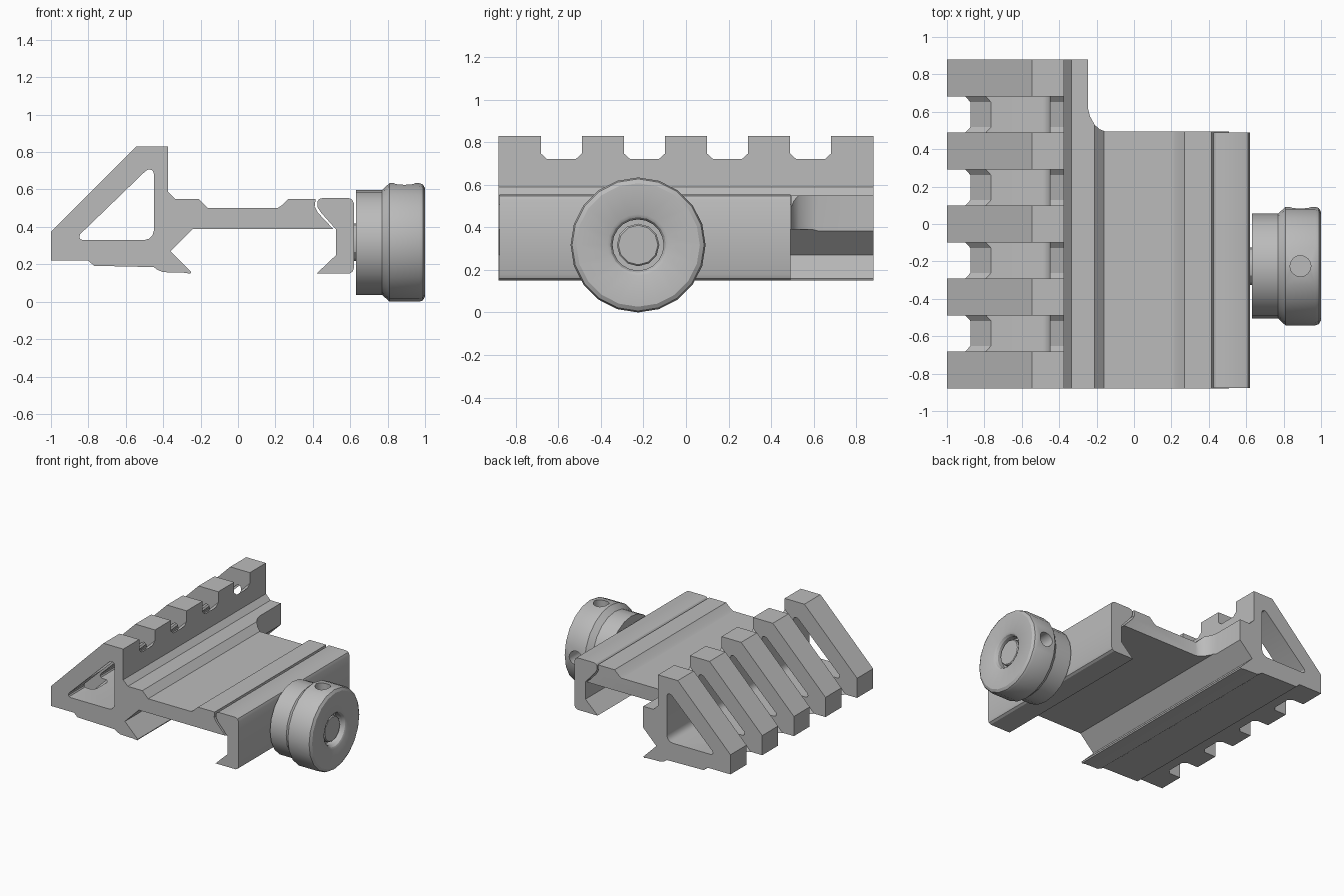
import bpy, bmesh, math
from mathutils import Matrix, Vector

if "Cube" in bpy.data.objects:
    bpy.data.objects.remove(bpy.data.objects["Cube"])

grey = bpy.data.materials.new("metal grey")
grey.diffuse_color = (0.5, 0.5, 0.5, 1)
grey.use_nodes = True
grey.node_tree.nodes["Principled BSDF"].inputs["Base Color"].default_value = grey.diffuse_color


def add(name, bm):
    bmesh.ops.recalc_face_normals(bm, faces=bm.faces[:])
    me = bpy.data.meshes.new(name)
    bm.to_mesh(me)
    bm.free()
    me.materials.append(grey)
    ob = bpy.data.objects.new(name, me)
    bpy.context.collection.objects.link(ob)
    return ob


def prism(name, pts, step):
    """Extrude a closed loop of 3D points along a vector."""
    bm = bmesh.new()
    face = bm.faces.new([bm.verts.new(p) for p in pts])
    ext = bmesh.ops.extrude_face_region(bm, geom=[face], use_keep_orig=True)
    verts = [g for g in ext["geom"] if isinstance(g, bmesh.types.BMVert)]
    bmesh.ops.translate(bm, vec=Vector(step), verts=verts)
    return add(name, bm)


def profile(name, xz, y0, y1):
    return prism(name, [(x, y0, z) for x, z in xz], (0, y1 - y0, 0))


def lathe(name, prof, y, z, sides):
    """Revolve (x, radius) points about an axis along x; ends are capped."""
    bm = bmesh.new()
    rings = []
    for x, r in prof:
        rings.append([bm.verts.new((x, y + r * math.cos(a), z + r * math.sin(a)))
                      for a in (2 * math.pi * i / sides for i in range(sides))])
    for a, b in zip(rings, rings[1:]):
        for i in range(sides):
            j = (i + 1) % sides
            bm.faces.new((a[i], a[j], b[j], b[i]))
    bm.faces.new(rings[0])
    bm.faces.new(rings[-1])
    return add(name, bm)


def cut(ob, cutter):
    cutter.hide_render = True
    mod = ob.modifiers.new("cut", 'BOOLEAN')
    mod.operation, mod.solver, mod.object = 'DIFFERENCE', 'EXACT', cutter
    bpy.context.view_layer.objects.active = ob
    bpy.ops.object.modifier_apply(modifier=mod.name)
    bpy.data.objects.remove(cutter)


def smooth(ob):
    bpy.ops.object.select_all(action='DESELECT')
    ob.select_set(True)
    bpy.context.view_layer.objects.active = ob
    bpy.ops.object.shade_smooth_by_angle(angle=math.radians(30))


# Mount body: angled rail, flat bridge and fixed claw in one profile
body = profile("mount_body", [
    (-1, .22), (-1, .373), (-.545, .83), (-.375, .83), (-.375, .59), (-.335, .55),
    (-.21, .55), (-.16, .50), (.21, .50), (.23, .512), (.27, .55), (.415, .55),
    (.41, .508), (.428, .475), (.508, .39), (-.24, .39), (-.36, .27), (-.25, .16),
    (-.255, .15), (-.29, .155), (-.40, .158), (-.43, .17), (-.45, .185),
    (-.77, .192), (-.80, .22)], -.88, .88)

# Triangular window running the full length of the rail
cut(body, profile("window_cutter", [
    (-.83, .33), (-.50, .33), (-.475, .337), (-.457, .355), (-.45, .38), (-.45, .685),
    (-.457, .702), (-.475, .708), (-.493, .70), (-.845, .36), (-.848, .345),
    (-.842, .334)], -1, 1))

# Shorten the bridge at the back, with a small fillet beside the rail
cut(body, prism("back_cutter", [
    (-.247, 1, 0), (-.247, .62, 0), (-.235, .575, 0), (-.21, .53, 0),
    (-.185, .507, 0), (-.155, .495, 0), (.9, .495, 0), (.9, 1, 0)], (0, 0, 1)))

# Cross slots, cut square to the 45 degree rail face
for k in range(4):
    y0 = -.682 + .39 * k
    y1 = y0 + .194
    sec = [(y0, 1.122), (y0 + .03, 1.095), (y1 - .03, 1.095), (y1, 1.122),
           (y1, 1.6), (y0, 1.6)]
    cut(body, prism("slot_cutter", [(-1.3, y, c - 1.3) for y, c in sec], (1.1, 0, 1.1)))
smooth(body)

# Moving clamp jaw
jaw = profile("clamp_jaw", [
    (.425, .538), (.436, .55), (.455, .555), (.59, .555), (.61, .547), (.62, .525),
    (.62, .18), (.612, .16), (.595, .15), (.42, .15), (.525, .25), (.525, .385),
    (.441, .48), (.424, .508)], -.877, .49)
smooth(jaw)

# Clamp knob with recessed end
KY, KZ = -.225, .317
knob = lathe("clamp_knob", [
    (.63, .28), (.77, .28), (.81, .317), (.97, .317), (.988, .31), (1, .29),
    (1, .145), (.992, .13), (.975, .12), (.93, .12)], KY, KZ, 20)

# Two blind tommy-bar holes: top and back
for d in (Vector((0, 0, 1)), Vector((0, 1, 0))):
    bm = bmesh.new()
    rot = d.to_track_quat('Z', 'Y').to_matrix().to_4x4()
    bmesh.ops.create_cone(
        bm, cap_ends=True, segments=16, radius1=.056, radius2=.056, depth=.2,
        matrix=Matrix.Translation(Vector((.89, KY, KZ)) + d * .28) @ rot)
    cut(knob, add("hole_cutter", bm))
smooth(knob)

# Threaded stud seen in the knob recess
stud = lathe("clamp_stud", [(.60, .10), (.965, .10), (.972, .093)], KY, KZ, 12)
smooth(stud)
